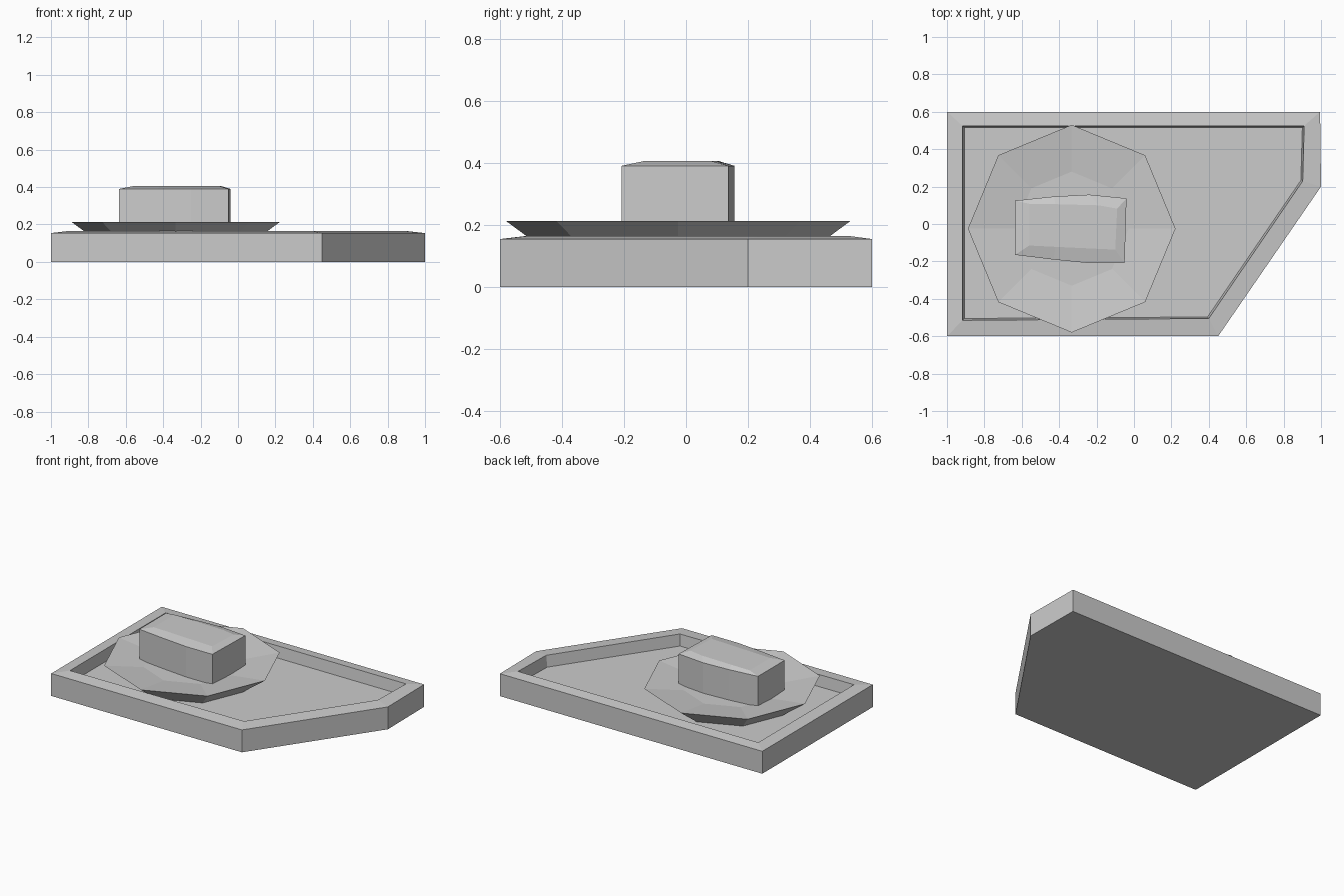
import bpy
from math import sin, cos, pi

if "Cube" in bpy.data.objects:
    bpy.data.objects.remove(bpy.data.objects["Cube"])


def loft(name, loops):
    """Skin stacked (points, z) loops and cap both ends."""
    n = len(loops[0][0])
    verts = [(x, y, z) for pts, z in loops for x, y in pts]
    faces = [tuple(reversed(range(n)))]
    for k in range(len(loops) - 1):
        for i in range(n):
            j = (i + 1) % n
            faces.append((k*n + i, k*n + j, (k+1)*n + j, (k+1)*n + i))
    faces.append(tuple(range((len(loops)-1)*n, len(loops)*n)))
    mesh = bpy.data.meshes.new(name)
    mesh.from_pydata(verts, [], faces)
    mesh.update()
    obj = bpy.data.objects.new(name, mesh)
    bpy.context.collection.objects.link(obj)
    return obj


def octagon(r):
    return [(-0.333 + r*cos(i*pi/4), -0.025 + r*sin(i*pi/4)) for i in range(8)]


# five-sided tray with a raised rim and recessed floor
outer = [(-1, -0.6), (0.45, -0.6), (1, 0.2), (0.995, 0.6), (-1, 0.6)]
rim = [(-0.917, -0.515), (0.40, -0.505), (0.902, 0.23), (0.91, 0.525), (-0.917, 0.525)]
floor = [(-0.907, -0.505), (0.393, -0.497), (0.892, 0.233), (0.9, 0.515), (-0.907, 0.515)]
loft("tray", [(outer, 0), (outer, 0.154), (rim, 0.164), (floor, 0.086)])

# octagonal dish with sloping underside and shallow well
loft("plate", [(octagon(0.385), 0.087), (octagon(0.555), 0.212), (octagon(0.305), 0.181)])

# slightly bowed block on the dish, with a chamfered top
side = [(-0.635, -0.165), (-0.43, -0.19), (-0.25, -0.208), (-0.05, -0.208),
        (-0.04, 0.137), (-0.24, 0.157), (-0.43, 0.147), (-0.635, 0.125)]
top = [(-0.56, -0.115), (-0.42, -0.122), (-0.25, -0.13), (-0.10, -0.137),
       (-0.09, 0.082), (-0.19, 0.1), (-0.42, 0.106), (-0.56, 0.108)]
loft("food_block", [(side, 0.18), (side, 0.39), (top, 0.405)])
